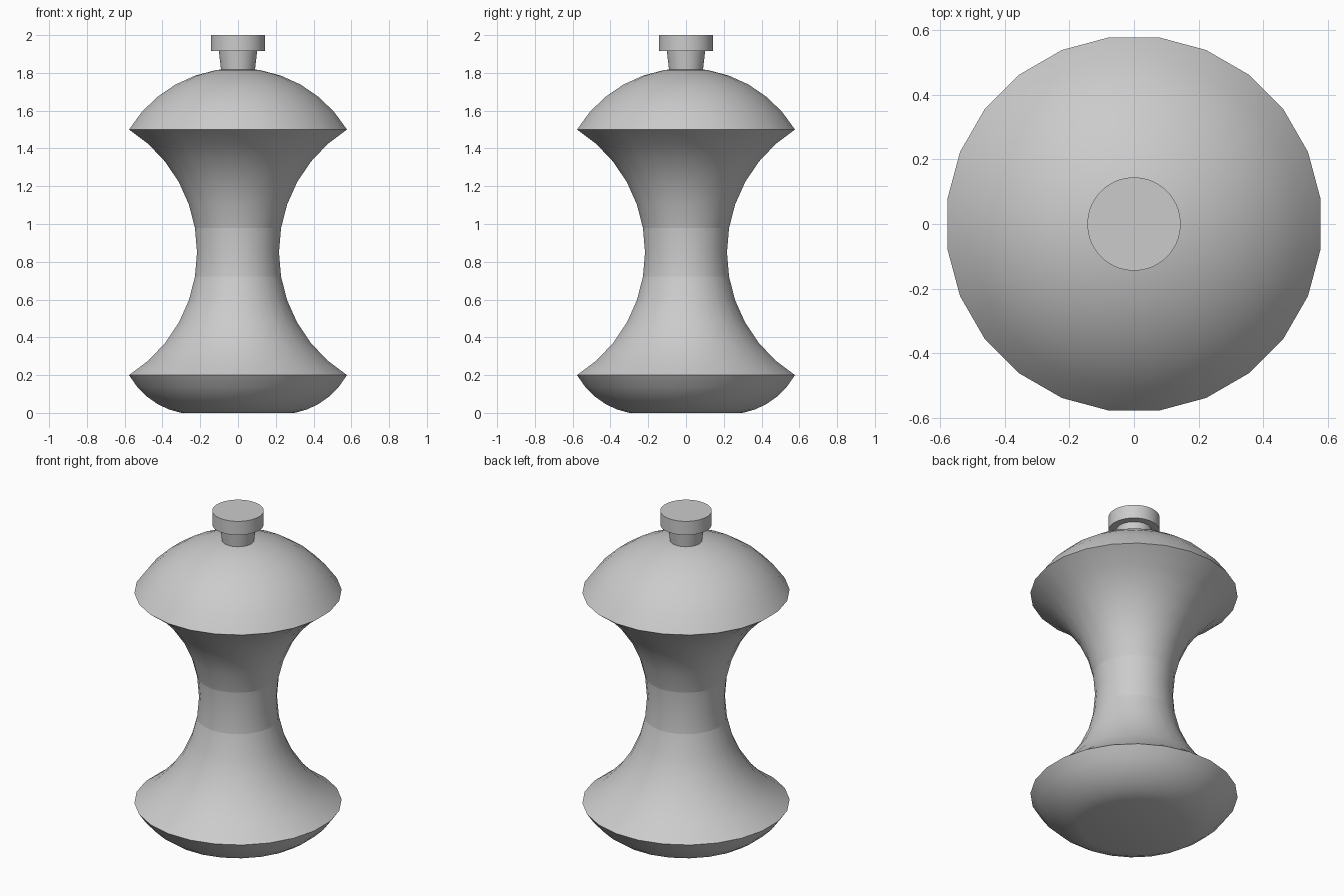
import bpy, bmesh, math

cube = bpy.data.objects.get("Cube")
if cube:
    bpy.data.objects.remove(cube, do_unlink=True)

grey = bpy.data.materials.new("plain grey")
grey.use_nodes = True
grey.diffuse_color = (0.6, 0.6, 0.6, 1)
grey.node_tree.nodes["Principled BSDF"].inputs["Base Color"].default_value = (0.6, 0.6, 0.6, 1)


def lathe(name, profile, sides, sharp_rings=()):
    """Revolve a bottom-to-top list of (half width, z) into a closed solid."""
    bm = bmesh.new()
    step = 2 * math.pi / sides
    grow = 1 / math.cos(step / 2)  # half width is measured across the flats
    rings = []
    for r, z in profile:
        rings.append([bm.verts.new((r * grow * math.cos((i + 0.5) * step),
                                    r * grow * math.sin((i + 0.5) * step), z))
                      for i in range(sides)])
    for low, high in zip(rings, rings[1:]):
        for i in range(sides):
            j = (i + 1) % sides
            bm.faces.new((low[i], low[j], high[j], high[i]))
    bm.faces.new(rings[0][::-1])
    bm.faces.new(rings[-1])
    # Creases between separately smoothed bands
    for k in sharp_rings:
        for i in range(sides):
            bm.edges.get((rings[k][i], rings[k][(i + 1) % sides])).smooth = False
    bm.normal_update()
    mesh = bpy.data.meshes.new(name)
    bm.to_mesh(mesh)
    bm.free()
    mesh.materials.append(grey)
    obj = bpy.data.objects.new(name, mesh)
    bpy.context.collection.objects.link(obj)
    bpy.ops.object.select_all(action='DESELECT')
    obj.select_set(True)
    bpy.context.view_layer.objects.active = obj
    bpy.ops.object.shade_smooth_by_angle(angle=math.radians(30))
    return obj


RIM, LOW, HIGH = 0.577, 0.20, 1.50

# Rounded underside up to the lower rim
base = [(0.30, 0.0), (0.365, 0.018), (0.425, 0.046), (0.48, 0.085), (0.533, 0.137), (RIM, LOW)]

# Concave waist: one circular arc between the two rims
waist_r, mid = 0.767, (LOW + HIGH) / 2
span = math.asin((HIGH - LOW) / 2 / waist_r)
waist = []
for k in range(-5, 6):
    a = span * k / 6
    waist.append((0.217 + waist_r * (1 - math.cos(a)), mid + waist_r * math.sin(a)))

# Domed shoulder: circular arc from the upper rim to the crown
dome_r, dome_z = 0.675, 1.15
dome_span = math.asin(RIM / dome_r)
dome = [(RIM, HIGH)]
for k in range(5, 0, -1):
    a = dome_span * k / 6
    dome.append((dome_r * math.sin(a), dome_z + dome_r * math.cos(a)))
dome.append((0.01, dome_z + dome_r))

first = len(base)
lathe("body", base + waist + dome, 24, sharp_rings=(first + 4, first + 6))

# Knob on the crown: tapered neck and flat round cap
lathe("knob_neck", [(0.088, 1.80), (0.102, 1.92)], 48)
lathe("knob_cap", [(0.144, 1.915), (0.144, 2.0)], 48)
